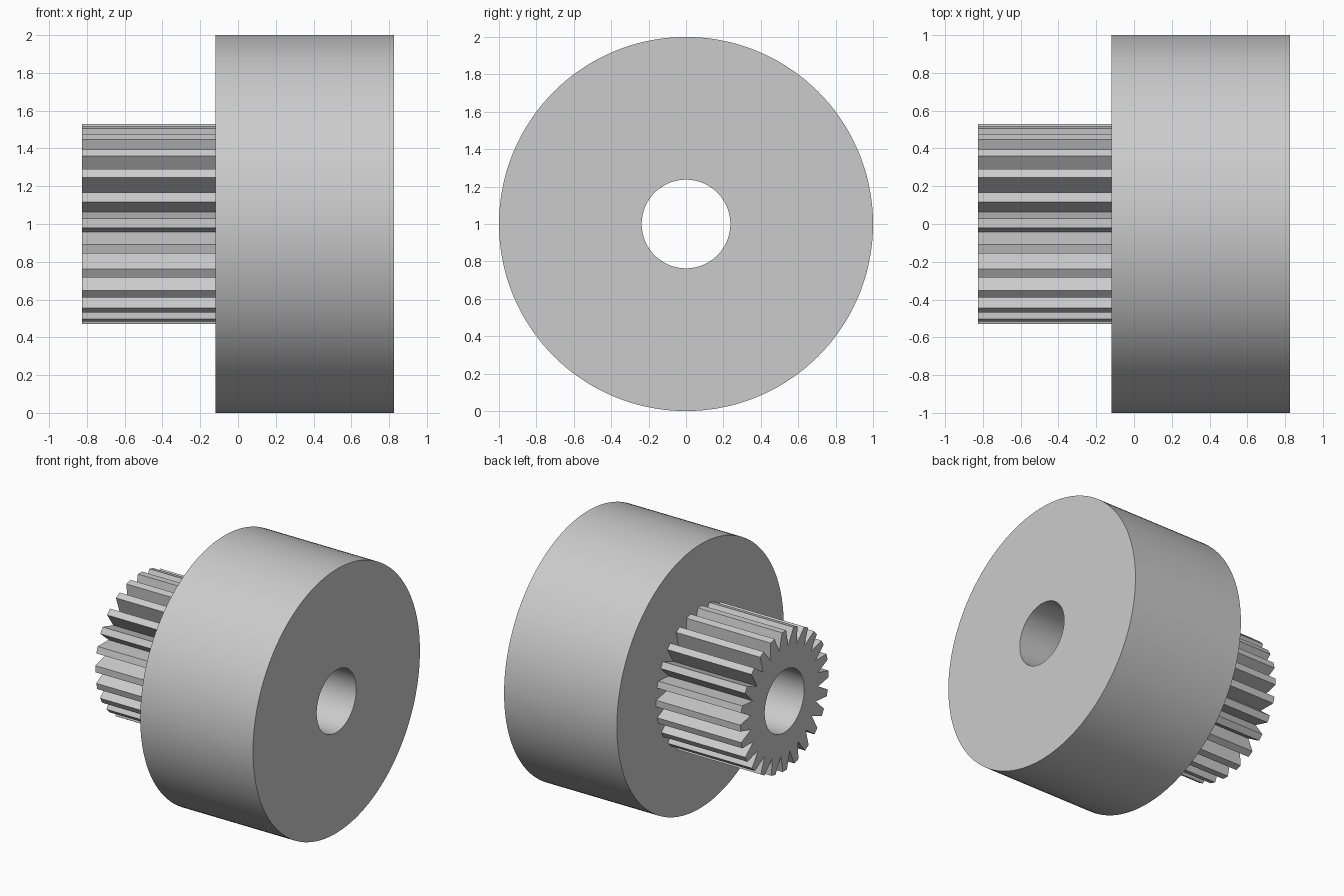
import bpy
import bmesh
from math import sin, cos, radians

cube = bpy.data.objects.get("Cube")
if cube:
    bpy.data.objects.remove(cube, do_unlink=True)

BORE = 0.237
TEETH = 24

grey = bpy.data.materials.new("plain_grey")
grey.use_nodes = True
colour = (0.6, 0.6, 0.6, 1)
grey.diffuse_color = colour
grey.node_tree.nodes["Principled BSDF"].inputs["Base Color"].default_value = colour


def bored_prism(name, outline, x0, x1, cap_end=True):
    """Extrude an (angle, radius) outline along x with a round bore."""
    bm = bmesh.new()

    def loop(x, radius=None):
        return [bm.verts.new((x, -(radius or r) * cos(radians(a)),
                              1 + (radius or r) * sin(radians(a))))
                for a, r in outline]

    rings = [loop(x0), loop(x1), loop(x1, BORE), loop(x0, BORE)]
    for k in range(4):
        if k == 1 and not cap_end:
            continue
        a, b = rings[k], rings[(k + 1) % 4]
        for i in range(len(a)):
            j = (i + 1) % len(a)
            bm.faces.new((a[i], a[j], b[j], b[i]))
    bmesh.ops.recalc_face_normals(bm, faces=bm.faces)
    # The bore faces must look toward the axis, even on the open part
    bore = next(f for f in bm.faces if all(v in rings[2] + rings[3] for v in f.verts))
    c = bore.calc_center_median()
    if bore.normal.y * c.y + bore.normal.z * (c.z - 1) > 0:
        bmesh.ops.reverse_faces(bm, faces=bm.faces)
    mesh = bpy.data.meshes.new(name)
    bm.to_mesh(mesh)
    bm.free()
    mesh.materials.append(grey)
    obj = bpy.data.objects.new(name, mesh)
    bpy.context.collection.objects.link(obj)
    bpy.ops.object.select_all(action="DESELECT")
    obj.select_set(True)
    bpy.context.view_layer.objects.active = obj
    bpy.ops.object.shade_smooth_by_angle(angle=radians(12))
    return obj


# Wide smooth wheel
bored_prism("wheel", [(i * 360 / 144, 1.0) for i in range(144)], -0.12, 0.826)

# Toothed hub: two tip corners and one valley per tooth
teeth = []
for i in range(TEETH):
    a = i * 360 / TEETH
    teeth += [(a - 2.2, 0.53), (a + 3.2, 0.53), (a + 8.9, 0.405)]
bored_prism("pinion", teeth, -0.826, -0.12, cap_end=False)
